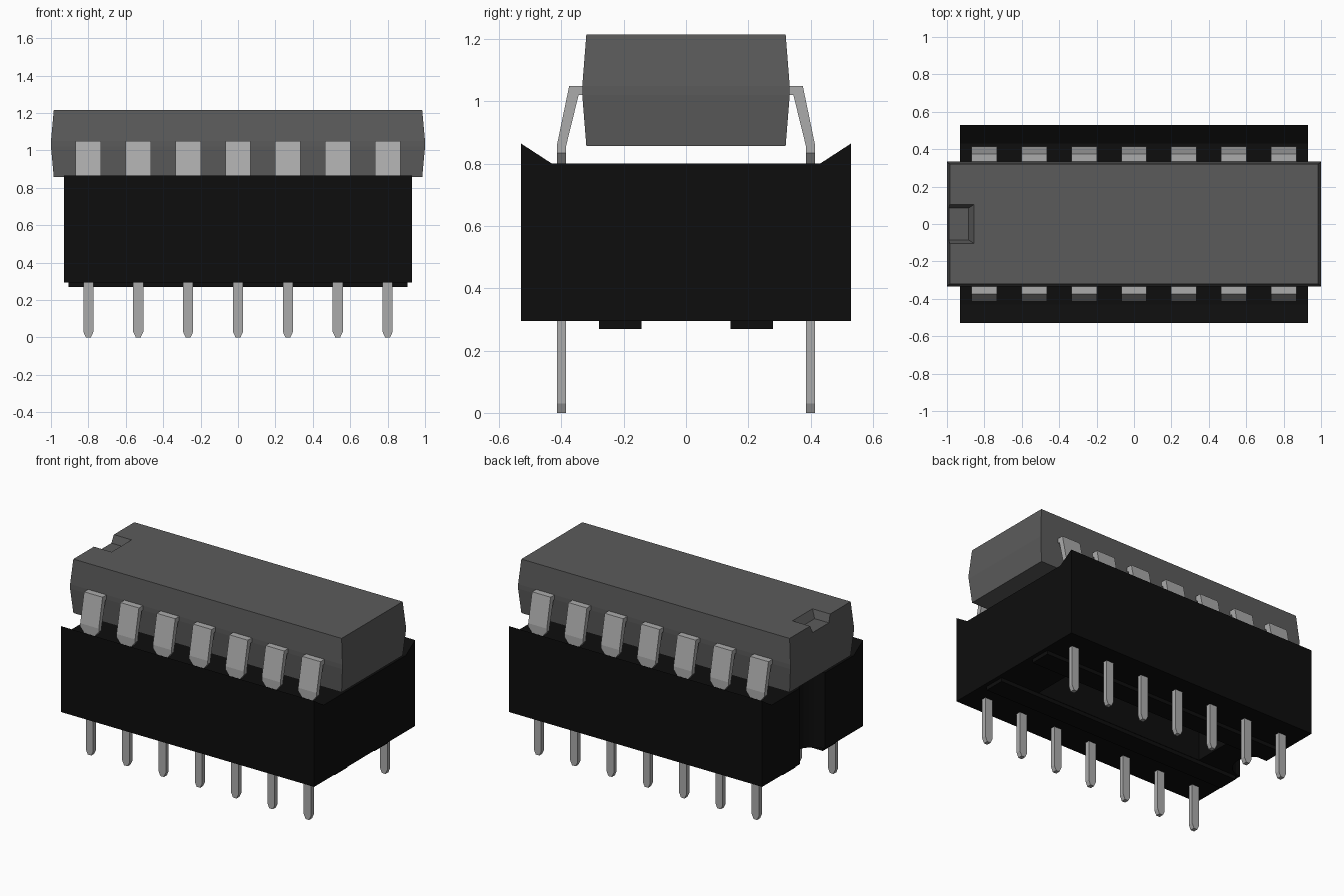
import bpy, bmesh, math

if "Cube" in bpy.data.objects:
    bpy.data.objects.remove(bpy.data.objects["Cube"], do_unlink=True)


def material(name, grey):
    m = bpy.data.materials.new(name)
    m.use_nodes = True
    col = (grey, grey, grey, 1)
    m.diffuse_color = col
    m.node_tree.nodes["Principled BSDF"].inputs["Base Color"].default_value = col
    return m


BLACK = material("socket black", 0.004)
GREY = material("package dark grey", 0.105)
METAL = material("lead metal", 0.41)


def loft(name, rings, mat):
    """Skin a closed solid through rings that have the same point count."""
    bm = bmesh.new()
    vs = [[bm.verts.new(p) for p in r] for r in rings]
    n = len(vs[0])
    for a, b in zip(vs, vs[1:]):
        for i in range(n):
            j = (i + 1) % n
            bm.faces.new((a[i], a[j], b[j], b[i]))
    bm.faces.new(vs[0][::-1])
    bm.faces.new(vs[-1])
    bmesh.ops.recalc_face_normals(bm, faces=bm.faces)
    me = bpy.data.meshes.new(name)
    bm.to_mesh(me)
    bm.free()
    me.materials.append(mat)
    ob = bpy.data.objects.new(name, me)
    bpy.context.collection.objects.link(ob)
    return ob


def rect(x0, x1, y0, y1, z):
    return [(x0, y0, z), (x1, y0, z), (x1, y1, z), (x0, y1, z)]


def box(name, x0, x1, y0, y1, z0, z1, mat):
    return loft(name, [rect(x0, x1, y0, y1, z0), rect(x0, x1, y0, y1, z1)], mat)


def cut(ob, cutter):
    """Subtract the cutter, bake the result and remove the cutter."""
    mod = ob.modifiers.new("cut", 'BOOLEAN')
    mod.operation = 'DIFFERENCE'
    mod.solver = 'EXACT'
    mod.object = cutter
    dg = bpy.context.evaluated_depsgraph_get()
    me = bpy.data.meshes.new_from_object(ob.evaluated_get(dg))
    ob.modifiers.clear()
    ob.data = me
    bpy.data.objects.remove(cutter, do_unlink=True)


# Socket body: end profile with raised sloping rims
profile = [(-.53, .295), (.53, .295), (.53, .865), (.43, .80), (-.43, .80), (-.53, .865)]
socket = loft("socket_body", [[(x, y, z) for y, z in profile] for x in (-.93, .93)], BLACK)

# Rounded end notch and central opening
arc = [(-.93 + .13 * math.cos(a), .13 * math.sin(a))
       for a in (math.radians(-90 + 15 * i) for i in range(13))]
outline = [(-1.1, -.13)] + arc + [(-1.1, .13)]
cut(socket, loft("notch_cutter", [[(x, y, z) for x, y in outline] for z in (.2, 1)], BLACK))
cut(socket, box("opening_cutter", -.62, .62, -.14, .14, .2, 1, BLACK))

# Standoff rails under the socket
for s, label in ((-1, "front"), (1, "back")):
    y0, y1 = sorted((s * .143, s * .28))
    box(label + "_standoff_rail", -.905, .905, y0, y1, .27, .297, BLACK)

# Chip package: drafted sides with a narrow waist band
package = loft("chip_package", [
    rect(-.985, .985, -.32, .32, .857),
    rect(-1, 1, -.333, .333, 1.02),
    rect(-1, 1, -.333, .333, 1.05),
    rect(-.985, .985, -.32, .32, 1.215)], GREY)

# Sloped orientation notch in the top
cut(package, loft("index_cutter", [
    rect(-1.1, -.885, -.085, .085, 1.165),
    rect(-1.1, -.843, -.113, .113, 1.235)], GREY))

# Lead sections from package to socket: outer y,z / inner y,z / half width
lead = [(.32, 1.05, .32, 1.02, .068),
        (.375, 1.05, .345, 1.02, .068),
        (.415, .857, .385, .857, .068),
        (.415, .835, .385, .835, .068),
        (.415, .795, .385, .795, .036),
        (.415, .70, .385, .70, .027)]

for s, label in ((-1, "front"), (1, "back")):
    for i in range(7):
        x = -.8 + i * .8 / 3
        # Bent chip lead
        loft(f"{label}_lead_{i + 1}",
             [[(x - w, s * yo, zo), (x + w, s * yo, zo),
               (x + w, s * yi, zi), (x - w, s * yi, zi)]
              for yo, zo, yi, zi, w in lead], METAL)
        # Socket pin with a tapered tip
        y0, y1 = sorted((s * .385, s * .415))
        loft(f"{label}_pin_{i + 1}",
             [rect(x - w, x + w, y0, y1, z)
              for w, z in ((.013, 0), (.027, .03), (.027, .32))], METAL)
